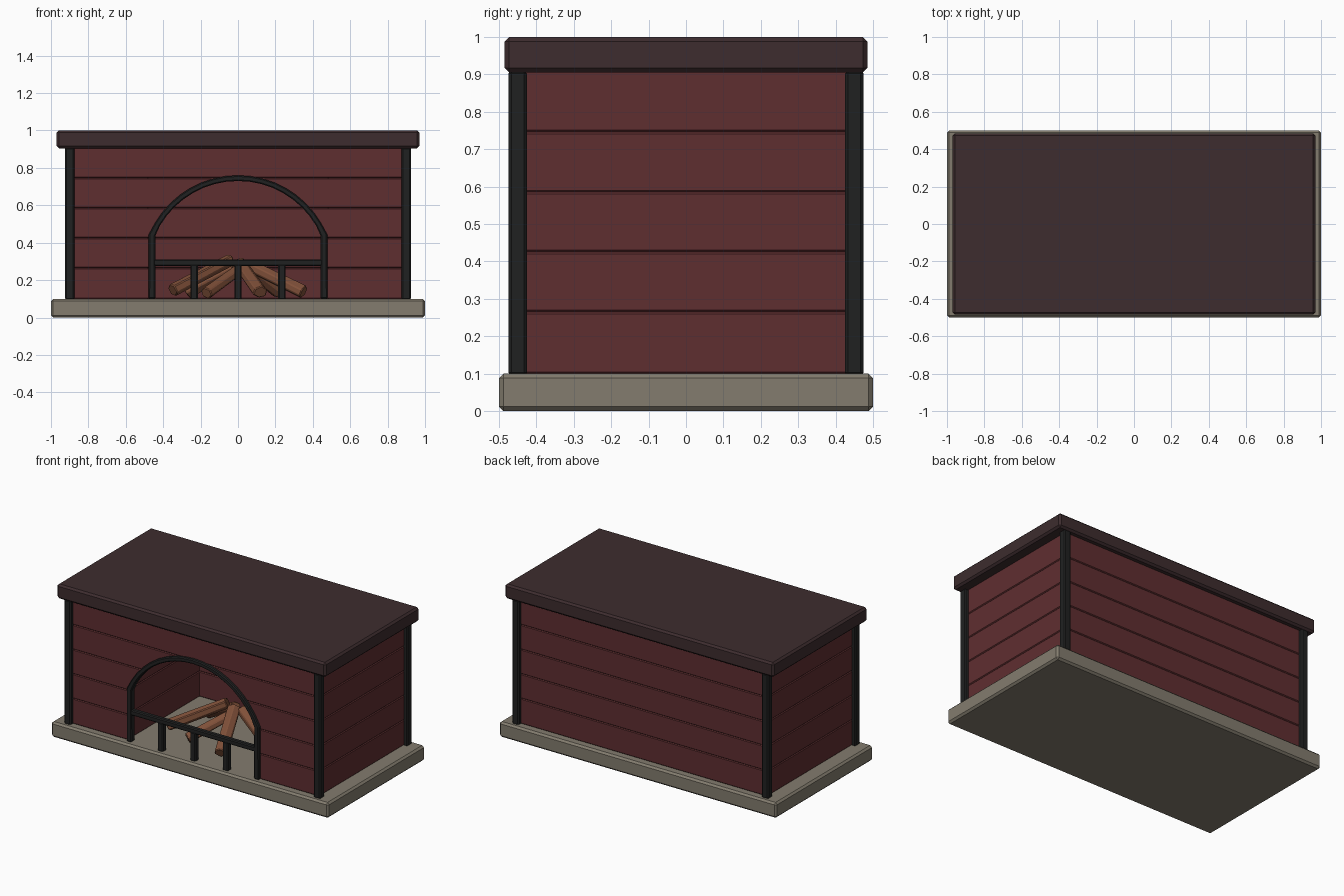
import bpy, bmesh, math, random
from mathutils import Vector, Matrix

if "Cube" in bpy.data.objects:
    bpy.data.objects.remove(bpy.data.objects["Cube"])

random.seed(4)


def material(name, rgb):
    lin = [((c / 255 + 0.055) / 1.055) ** 2.4 for c in rgb]
    m = bpy.data.materials.new(name)
    m.diffuse_color = (*lin, 1)
    m.use_nodes = True
    m.node_tree.nodes["Principled BSDF"].inputs["Base Color"].default_value = m.diffuse_color
    return m


RED = material("dark red brick", (95, 46, 48))
STONE = material("grey stone", (131, 124, 110))
MANTEL = material("dark brown mantel", (61, 44, 46))
IRON = material("black iron", (32, 33, 33))
WOOD = material("brown wood", (128, 80, 57))


def finish(name, bm, mat, bevel=0.0):
    bmesh.ops.recalc_face_normals(bm, faces=bm.faces[:])
    me = bpy.data.meshes.new(name)
    bm.to_mesh(me)
    bm.free()
    ob = bpy.data.objects.new(name, me)
    bpy.context.collection.objects.link(ob)
    if mat:
        me.materials.append(mat)
    if bevel:
        b = ob.modifiers.new("bevel", 'BEVEL')
        b.width, b.segments, b.limit_method = bevel, 1, 'ANGLE'
    return ob


def box(name, lo, hi, mat, bevel=0.0):
    bm = bmesh.new()
    bmesh.ops.create_cube(bm, size=1)
    for v in bm.verts:
        v.co = [(a + b) / 2 + c * (b - a) for a, b, c in zip(lo, hi, v.co)]
    return finish(name, bm, mat, bevel)


def prism(outline, direction):
    """Extrude a closed outline of 3D points along a direction."""
    bm = bmesh.new()
    f = bm.faces.new([bm.verts.new(p) for p in outline])
    ext = bmesh.ops.extrude_face_region(bm, geom=[f], use_keep_orig=True)
    bmesh.ops.translate(bm, vec=direction,
                        verts=[g for g in ext["geom"] if isinstance(g, bmesh.types.BMVert)])
    bmesh.ops.recalc_face_normals(bm, faces=bm.faces[:])
    return bm


def arch_path(steps=18):
    """Front outline of the opening: straight legs and a circular arc."""
    r, cz = 0.499, 0.246
    a0 = math.asin((0.44 - cz) / r)
    arc = [a0 + (math.pi - 2 * a0) * i / steps for i in range(steps + 1)]
    return ([(0.46, 0.1)] + [(r * math.cos(a), cz + r * math.sin(a)) for a in arc]
            + [(-0.46, 0.1)])


# hearth slab and mantel
box("hearth_slab", (-1, -0.5, 0), (1, 0.5, 0.1), STONE, 0.012)
box("mantel", (-0.97, -0.485, 0.905), (0.97, 0.485, 1), MANTEL, 0.012)

# cutter for the arched opening
path = arch_path()
cut_outline = [(x, -0.6, z if z > 0.11 else 0.02) for x, z in path]
cutter = finish("arch_cutter", prism(cut_outline, (0, 0.3, 0)), None)
cutter.hide_render = True
cutter.display_type = 'WIRE'

# wall courses: U shaped surround with a firebox recess, plus a cut front panel
U = [(-0.9, -0.45), (-0.48, -0.45), (-0.48, 0.29), (0.48, 0.29),
     (0.48, -0.45), (0.9, -0.45), (0.9, 0.45), (-0.9, 0.45)]
PANEL = [(-0.48, -0.45), (0.48, -0.45), (0.48, -0.41), (-0.48, -0.41)]
levels = [0.1, 0.265, 0.425, 0.585, 0.746, 0.91]
for i, (z0, z1) in enumerate(zip(levels, levels[1:])):
    for part, outline in (("wall_course", U), ("front_panel", PANEL)):
        bm = prism([(x, y, z0) for x, y in outline], (0, 0, z1 - z0))
        edges = [e for e in bm.edges
                 if abs(e.verts[0].co.z - e.verts[1].co.z) < 1e-5
                 and (part == "wall_course"
                      or abs(e.verts[0].co.y - e.verts[1].co.y) < 1e-5)]
        bmesh.ops.bevel(bm, geom=edges, offset=0.005, segments=1, affect='EDGES')
        ob = finish(f"{part}_{i + 1}", bm, RED)
        if part == "front_panel":
            m = ob.modifiers.new("arch", 'BOOLEAN')
            m.operation, m.solver, m.object = 'DIFFERENCE', 'EXACT', cutter

# corner posts
for sx in (-1, 1):
    for sy in (-1, 1):
        x, y = 0.9 * sx, 0.45 * sy
        box("corner_post", (x - 0.025, y - 0.025, 0.095), (x + 0.025, y + 0.025, 0.91),
            IRON, 0.008)

# iron arch: mitred square section swept along the opening
bm = bmesh.new()
rings = []
pts = [Vector(p) for p in path]
for i, p in enumerate(pts):
    d0 = (p - pts[max(i - 1, 0)]).normalized()
    d1 = (pts[min(i + 1, len(pts) - 1)] - p).normalized()
    t = (d0 + d1).normalized()
    n = Vector((t.y, -t.x))
    w = 0.018 if p.y < 0.45 else 0.015
    rings.append([bm.verts.new((p.x + n.x * w * s, -0.45 + 0.02 * d, p.y + n.y * w * s))
                  for s, d in ((-1, -1), (1, -1), (1, 1), (-1, 1))])
for a, b in zip(rings, rings[1:]):
    for k in range(4):
        bm.faces.new((a[k], a[(k + 1) % 4], b[(k + 1) % 4], b[k]))
bm.faces.new(rings[0])
bm.faces.new(rings[-1])
finish("arch_frame", bm, IRON, 0.006)

# grate rail and bars
box("grate_rail", (-0.455, -0.467, 0.276), (0.455, -0.433, 0.31), IRON, 0.006)
for x in (-0.235, 0, 0.235):
    box("grate_bar", (x - 0.02, -0.469, 0.095), (x + 0.02, -0.431, 0.285), IRON, 0.006)


# split logs leaning together
def log(a, b, w, h):
    a, b = Vector(a), Vector(b)
    d = b - a
    bm = bmesh.new()
    bmesh.ops.create_cone(bm, cap_ends=True, segments=6, radius1=1, radius2=0.92,
                          depth=d.length)
    rot = d.to_track_quat('Z', 'Y').to_matrix().to_4x4()
    mat = (Matrix.Translation((a + b) / 2) @ rot
           @ Matrix.Rotation(random.uniform(-0.3, 0.3), 4, 'Z')
           @ Matrix.Diagonal((w, h, 1, 1)))
    for v in bm.verts:
        v.co.x *= random.uniform(0.9, 1.08)
        v.co.y *= random.uniform(0.9, 1.08)
    bm.transform(mat)
    finish("log", bm, WOOD, 0.005)


log((-0.35, -0.22, 0.145), (-0.04, -0.05, 0.31), 0.046, 0.038)
log((-0.27, 0.08, 0.135), (-0.02, 0.0, 0.27), 0.045, 0.036)
log((-0.17, -0.28, 0.13), (0.0, -0.07, 0.25), 0.04, 0.034)
log((0.12, -0.35, 0.135), (0.01, -0.05, 0.29), 0.045, 0.036)
log((0.35, -0.14, 0.135), (0.05, -0.03, 0.285), 0.046, 0.038)
log((0.22, 0.14, 0.135), (0.03, 0.02, 0.28), 0.042, 0.036)
